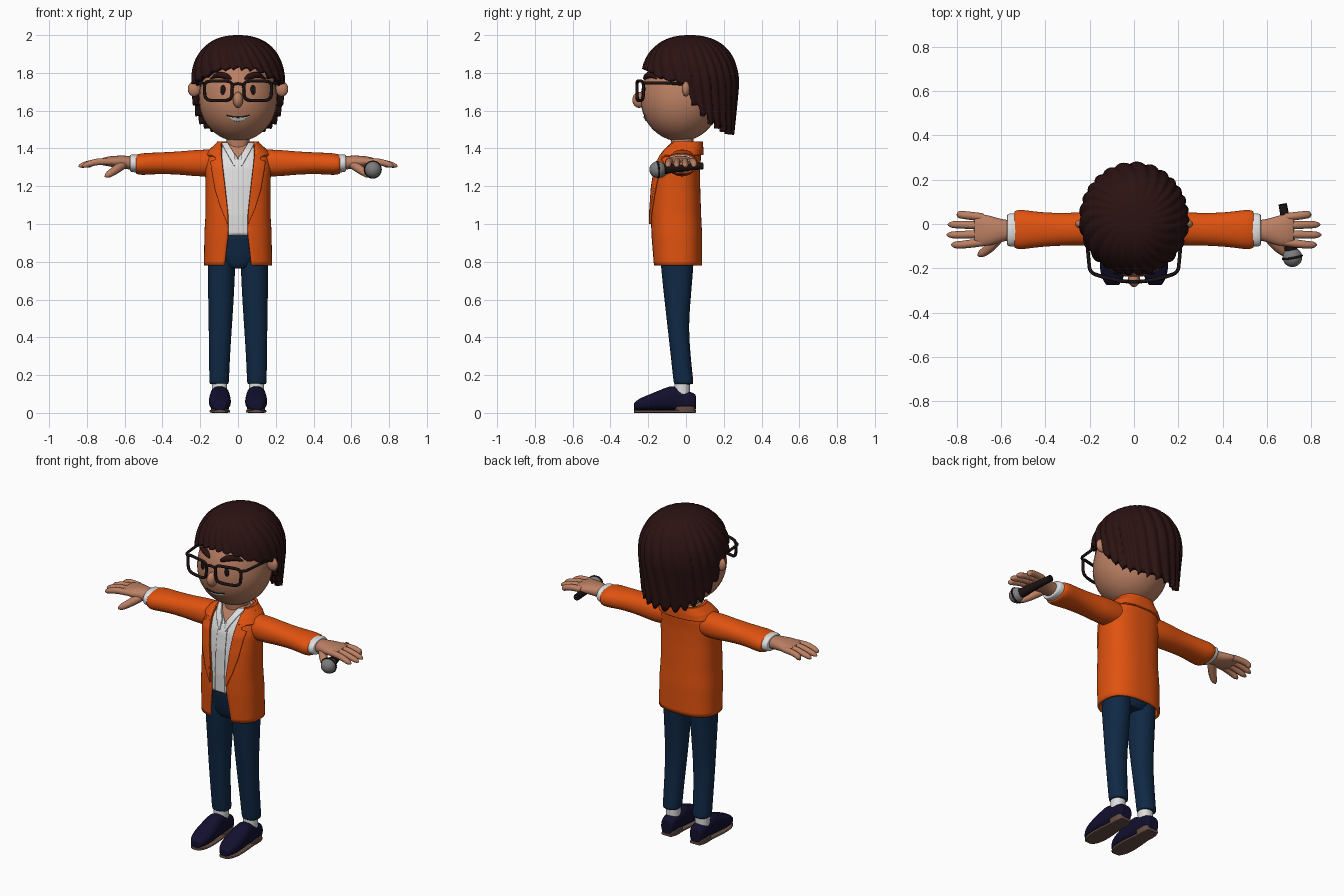
import bpy, bmesh
from math import sin, cos, pi, asin, radians
from mathutils import Vector

if "Cube" in bpy.data.objects:
    bpy.data.objects.remove(bpy.data.objects["Cube"])


def material(name, r, g, b):
    m = bpy.data.materials.new(name)
    m.use_nodes = True
    m.diffuse_color = (r, g, b, 1)
    m.node_tree.nodes["Principled BSDF"].inputs["Base Color"].default_value = (r, g, b, 1)
    return m


ORANGE = material("jacket_orange", .75, .085, .005)
WHITE = material("shirt_white", .74, .74, .74)
NAVY = material("trouser_navy", .005, .022, .06)
SHOE = material("shoe_dark_blue", .006, .005, .027)
SKIN = material("skin", .5, .215, .125)
HAIR = material("hair_dark_brown", .024, .006, .006)
BLACK = material("frame_black", .012, .006, .006)
GREY = material("metal_grey", .2, .2, .2)
SOLE = material("sole_brown", .13, .075, .06)


# ---- helpers ----
def finish(ob, mat, mirror=False, thick=0, sub=0):
    ob.data.materials.clear()
    ob.data.materials.append(mat)
    bpy.ops.object.select_all(action='DESELECT')
    ob.select_set(True)
    bpy.context.view_layer.objects.active = ob
    bpy.ops.object.shade_smooth_by_angle(angle=radians(50))
    if mirror:
        ob.modifiers.new("mirror", 'MIRROR').use_mirror_merge = False
    if thick:
        s = ob.modifiers.new("thickness", 'SOLIDIFY')
        s.thickness, s.offset = thick, -1
    if sub:
        s = ob.modifiers.new("smooth", 'SUBSURF')
        s.levels = s.render_levels = sub
    return ob


def grid(name, rows, mat, closed=False, caps=False, **kw):
    """Skin rows of points into quads."""
    bm = bmesh.new()
    vs = [[bm.verts.new(p) for p in row] for row in rows]
    n = len(rows[0])
    for a, b in zip(vs, vs[1:]):
        for i in range(n if closed else n - 1):
            k = (i + 1) % n
            bm.faces.new((a[i], a[k], b[k], b[i]))
    if caps:
        bm.faces.new(vs[0])
        bm.faces.new(vs[-1])
        bmesh.ops.recalc_face_normals(bm, faces=bm.faces)
    else:
        bmesh.ops.remove_doubles(bm, verts=bm.verts, dist=1e-5)
    me = bpy.data.meshes.new(name)
    bm.to_mesh(me)
    bm.free()
    ob = bpy.data.objects.new(name, me)
    bpy.context.collection.objects.link(ob)
    return finish(ob, mat, **kw)


def power(v, e):
    return abs(v) ** e * (1 if v >= 0 else -1)


def mix(p, q, f):
    return [a + (b - a) * f for a, b in zip(p, q)]


def lerp(table, t):
    if t <= table[0][0]:
        return table[0][1:]
    for p, q in zip(table, table[1:]):
        if t <= q[0]:
            return mix(p, q, (t - p[0]) / (q[0] - p[0]))[1:]
    return table[-1][1:]


def loft(name, rows, mat, axis='z', n=2.2, mirror=False, sub=2):
    """Rows are (position, centre 1, centre 2, radius 1, radius 2)."""
    rows = [rows[0], mix(rows[0], rows[1], .06)] + rows[1:-1] + [mix(rows[-1], rows[-2], .06), rows[-1]]
    rings = []
    for t, c, d, r, s in rows:
        ring = []
        for i in range(20):
            a = 2 * pi * i / 20
            u, v = c + r * power(cos(a), 2 / n), d + s * power(sin(a), 2 / n)
            ring.append({'z': (u, v, t), 'x': (t, u, v), 'y': (u, t, v)}[axis])
        rings.append(ring)
    return grid(name, rings, mat, closed=True, caps=True, mirror=mirror, sub=sub)


def tube(name, pts, r, mat, mirror=False, cyclic=False):
    """Points are (x, y, z, radius factor)."""
    cu = bpy.data.curves.new(name, 'CURVE')
    cu.dimensions, cu.bevel_depth, cu.bevel_resolution, cu.use_fill_caps = '3D', r, 3, True
    sp = cu.splines.new('NURBS')
    sp.points.add(len(pts) - 1)
    for p, (x, y, z, k) in zip(sp.points, pts):
        p.co, p.radius = (x, y, z, 1), k
    sp.order_u, sp.resolution_u = 3, 5
    sp.use_endpoint_u, sp.use_cyclic_u = not cyclic, cyclic
    ob = bpy.data.objects.new(name, cu)
    bpy.context.collection.objects.link(ob)
    bpy.ops.object.select_all(action='DESELECT')
    ob.select_set(True)
    bpy.context.view_layer.objects.active = ob
    bpy.ops.object.convert(target='MESH')
    return finish(bpy.context.object, mat, mirror)


def ball(name, loc, radii, mat, mirror=False):
    bpy.ops.mesh.primitive_uv_sphere_add(segments=32, ring_count=20)
    ob = bpy.context.object
    ob.name = name
    for v in ob.data.vertices:
        v.co = Vector(loc) + v.co * Vector(radii)
    return finish(ob, mat, mirror)


# ---- torso: height, half width, front, back, half opening ----
BODY = [(.78, .18, -.175, .085, .072), (.95, .178, -.186, .085, .052), (1.05, .172, -.188, .08, .053),
        (1.2, .172, -.18, .075, .07), (1.3, .175, -.165, .075, .082), (1.36, .165, -.14, .08, .088),
        (1.395, .14, -.118, .08, .09), (1.43, .1, -.09, .078, .086)]
N = 2.5


def front_y(x, z, inset):
    rx, f, b, w = lerp(BODY, z)
    return (f + b) / 2 - ((b - f) / 2 - inset) * (1 - min(1, abs(x) / (rx - inset)) ** N) ** (1 / N)


def shell(name, low, high, inset, opening, mat, thick):
    rows = []
    for j in range(29):
        z = low + (high - low) * j / 28
        rx, f, b, w = lerp(BODY, z)
        start = asin(min(.98, opening(z) / (rx - inset)) ** (N / 2))
        row = []
        for i in range(57):
            a = start + (2 * pi - 2 * start) * i / 56
            row.append(((rx - inset) * power(sin(a), 2 / N),
                        (f + b) / 2 - ((b - f) / 2 - inset) * power(cos(a), 2 / N), z))
        rows.append(row)
    return grid(name, rows, mat, thick=thick)


def plate(name, low, high, inner, outer, inset, mat, thick, mirror=True):
    """Thin panel that follows the chest."""
    rows = []
    for j in range(41):
        z = low + (high - low) * j / 40
        xs = [inner(z) + (outer(z) - inner(z)) * i / 8 for i in range(9)]
        rows.append([(x, front_y(x, z, inset), z) for x in xs])
    return grid(name, rows, mat, mirror=mirror, thick=thick)


opening = lambda z: lerp(BODY, z)[3]
shell("jacket", .78, 1.43, 0, opening, ORANGE, .012)
shell("jacket_collar", 1.365, 1.437, -.012, lambda z: .094, ORANGE, .014)
shell("shirt", .94, 1.425, .016, lambda z: max(0, (z - 1.35) * .8), WHITE, .006)
shell("chest", 1.25, 1.43, .03, lambda z: 0, SKIN, 0)
LAPEL = [(1, .056), (1.08, .09), (1.18, .122), (1.3, .143), (1.335, .147), (1.342, .12),
         (1.358, .118), (1.365, .145), (1.4, .13)]
plate("lapel", 1, 1.415, opening, lambda z: lerp(LAPEL, z)[0], -.011, ORANGE, .012)
plate("shirt_collar", 1.31, 1.432, lambda z: max(.015, (z - 1.34) * .6),
      lambda z: .022 + (z - 1.31) * .56, .004, WHITE, .009)
plate("shirt_placket", .945, 1.345, lambda z: -.03, lambda z: .03, .01, WHITE, .008, mirror=False)

# ---- trousers, socks, shoes ----
loft("trouser_hips", [(.765, 0, -.045, .07, .07), (.8, 0, -.045, .155, .095), (.95, 0, -.05, .155, .118)], NAVY)
loft("trouser_leg", [(.15, .1, -.012, .052, .053), (.3, .098, -.028, .056, .053), (.45, .094, -.042, .062, .056),
                     (.6, .09, -.045, .068, .07), (.78, .088, -.047, .075, .088), (.86, .085, -.047, .07, .09)],
     NAVY, mirror=True)
loft("sock", [(.09, .098, -.02, .04, .04), (.165, .098, -.02, .042, .042)], WHITE, mirror=True)
SHOES = [(.052, .035, .095), (.03, .046, .112), (-.02, .048, .12), (-.06, .05, .142), (-.09, .053, .142),
         (-.14, .058, .12), (-.2, .06, .096), (-.25, .048, .075), (-.275, .028, .052)]
loft("shoe", [(y, .096, (top + .014) / 2, w, (top - .014) / 2) for y, w, top in SHOES], SHOE, 'y', 2.6, True)
loft("shoe_sole", [(y, .096, .008, w * .94, .008) for y, w, top in SHOES], SOLE, 'y', 5, True)
loft("shoe_heel", [(0, .096, -.005, .046, .055), (.036, .096, -.005, .049, .058)], SOLE, 'z', 3, True)

# ---- arms and hands ----
loft("sleeve", [(.1, -.02, 1.325, .07, .068), (.2, -.02, 1.322, .078, .074), (.3, -.024, 1.323, .073, .062),
                (.42, -.025, 1.322, .078, .057), (.49, -.025, 1.318, .089, .059), (.525, -.025, 1.316, .09, .056),
                (.54, -.025, 1.316, .082, .05)], ORANGE, 'x', mirror=True)
loft("shirt_cuff", [(.5, -.025, 1.318, .072, .045), (.562, -.027, 1.322, .078, .05),
                    (.572, -.027, 1.322, .068, .042)], WHITE, 'x', mirror=True)
loft("palm", [(.55, -.027, 1.322, .044, .036), (.6, -.03, 1.327, .052, .036), (.65, -.03, 1.33, .069, .032),
              (.69, -.028, 1.332, .074, .026), (.72, -.026, 1.33, .066, .018)], SKIN, 'x', mirror=True)
for label, y, tip, spread in (("little", .03, .8, .012), ("ring", -.007, .84, .004),
                              ("middle", -.045, .845, -.004), ("index", -.082, .825, -.012)):
    tube(label + "_finger", [(.68, y, 1.33, 1), (.73, y + spread / 2, 1.332, 1.05), (.78, y + spread, 1.322, .95),
                             (tip - .01, y + spread, 1.308, .85), (tip, y + spread, 1.304, .1)], .018, SKIN, True)
tube("thumb", [(.6, -.05, 1.32, 1.2), (.63, -.085, 1.3, 1.3), (.665, -.12, 1.275, 1.1), (.695, -.138, 1.256, .9),
               (.705, -.142, 1.25, .1)], .019, SKIN, True)

# ---- microphone ----
tail, tip = Vector((.67, .09, 1.308)), Vector((.714, -.15, 1.288))
tube("microphone_handle", [(*tail.lerp(tip, f), k) for f, k in ((0, .9), (.3, .95), (.6, 1.1), (.9, 1.4))],
     .021, BLACK)
ball("microphone_head", tip, (.044, .044, .044), GREY)
bpy.ops.mesh.primitive_torus_add(major_radius=.043, minor_radius=.005, location=tip,
                                 rotation=(tip - tail).to_track_quat('Z', 'Y').to_euler())
bpy.context.object.name = "microphone_band"
finish(bpy.context.object, BLACK)

# ---- head ----
loft("neck", [(1.37, 0, -.015, .062, .06), (1.5, 0, -.025, .06, .062)], SKIN)
HEAD_Z, HEAD_Y, WIDE, DEEP = 1.66, -.03, .207, .21
head = ball("head", (0, HEAD_Y, HEAD_Z), (WIDE, DEEP, .222), SKIN)
for v in head.data.vertices:
    if v.co.z > HEAD_Z:
        v.co.z = HEAD_Z + (v.co.z - HEAD_Z) * 1.2


def face_y(x, z):
    tall = .266 if z > HEAD_Z else .222
    return HEAD_Y - DEEP * max(0, 1 - (x / WIDE) ** 2 - ((z - HEAD_Z) / tall) ** 2) ** .5


ball("ear", (.232, 0, 1.715), (.034, .022, .04), SKIN, True)
ball("nose", (0, -.248, 1.657), (.027, .036, .042), SKIN)
ball("eye", (.08, face_y(.08, 1.71) - .002, 1.71), (.014, .007, .026), BLACK, True)
tube("eyebrow", [(x, face_y(x, z) - .004, z, k) for x, z, k in
                 ((.036, 1.768, .3), (.055, 1.78, 1), (.09, 1.79, 1.1), (.12, 1.785, .8), (.145, 1.77, .2))],
     .016, HAIR, True)

# smile
rows = []
for j in range(7):
    row = []
    for i in range(25):
        u = i / 12 - 1
        x, z = .06 * u, 1.573 - (1 - u * u) * (.01 + .02 * (1 - j / 6))
        row.append((x, face_y(x, z) - .004, z))
    rows.append(row)
grid("smile", rows, WHITE, thick=.006)
tube("lip_line", [(*rows[-1][i][:2], rows[-1][i][2] + .002, 1) for i in range(0, 25, 4)], .003, BLACK)

# glasses
lens_y = lambda x: -.26 + 1.1 * x * x
rim = []
for i in range(40):
    a = 2 * pi * i / 40
    x = .104 + (.073 + .005 * sin(a)) * power(cos(a), .45)
    rim.append((x, lens_y(x), 1.705 + .052 * power(sin(a), .45), 1))
tube("glasses_rim", rim, .0085, BLACK, True, True)
tube("glasses_bridge", [(x, lens_y(x), 1.733 + z, 1) for x, z in ((-.034, 0), (-.015, .01), (.015, .01), (.034, 0))],
     .008, BLACK)
tube("glasses_temple", [(.178, -.226, 1.745, 1), (.198, -.215, 1.746, 1), (.203, -.18, 1.746, 1),
                        (.214, -.05, 1.746, 1), (.216, .01, 1.735, 1)], .008, BLACK, True)

# ---- hair: ridged dome with a hairline that drops behind the ears ----
HAIRLINE = [(0, 1.835), (28, 1.825), (52, 1.78), (70, 1.765), (84, 1.75), (92, 1.68), (103, 1.62),
            (122, 1.55), (150, 1.51), (180, 1.505)]
COLS, ROWS, MID = 224, 30, 1.74
rows = []
for j in range(ROWS + 1):
    t = j / ROWS
    row = []
    for i in range(COLS):
        a = 2 * pi * i / COLS
        deg = abs((a + pi) % (2 * pi) - pi) * 180 / pi
        strand = lambda s: abs(sin(13 * (a + .07 * sin(3 * a) + s)))
        low = lerp(HAIRLINE, deg)[0] - (.035 if deg > 88 else .012) * strand(0)
        z = low + (2 - low) * sin(t * pi / 2)
        k = max(0, 1 - max(0, (z - MID) / .26) ** 2.3) ** (1 / 2.3)
        if z < MID:
            k = 1 - .35 * (MID - z)
        k *= 1 - .05 * (1 - strand(.5 * t)) * (1 - t ** 4)
        row.append((.25 * k * sin(a), .02 - .262 * k * cos(a), z))
    rows.append(row)
grid("hair", rows, HAIR, closed=True, thick=.035)
